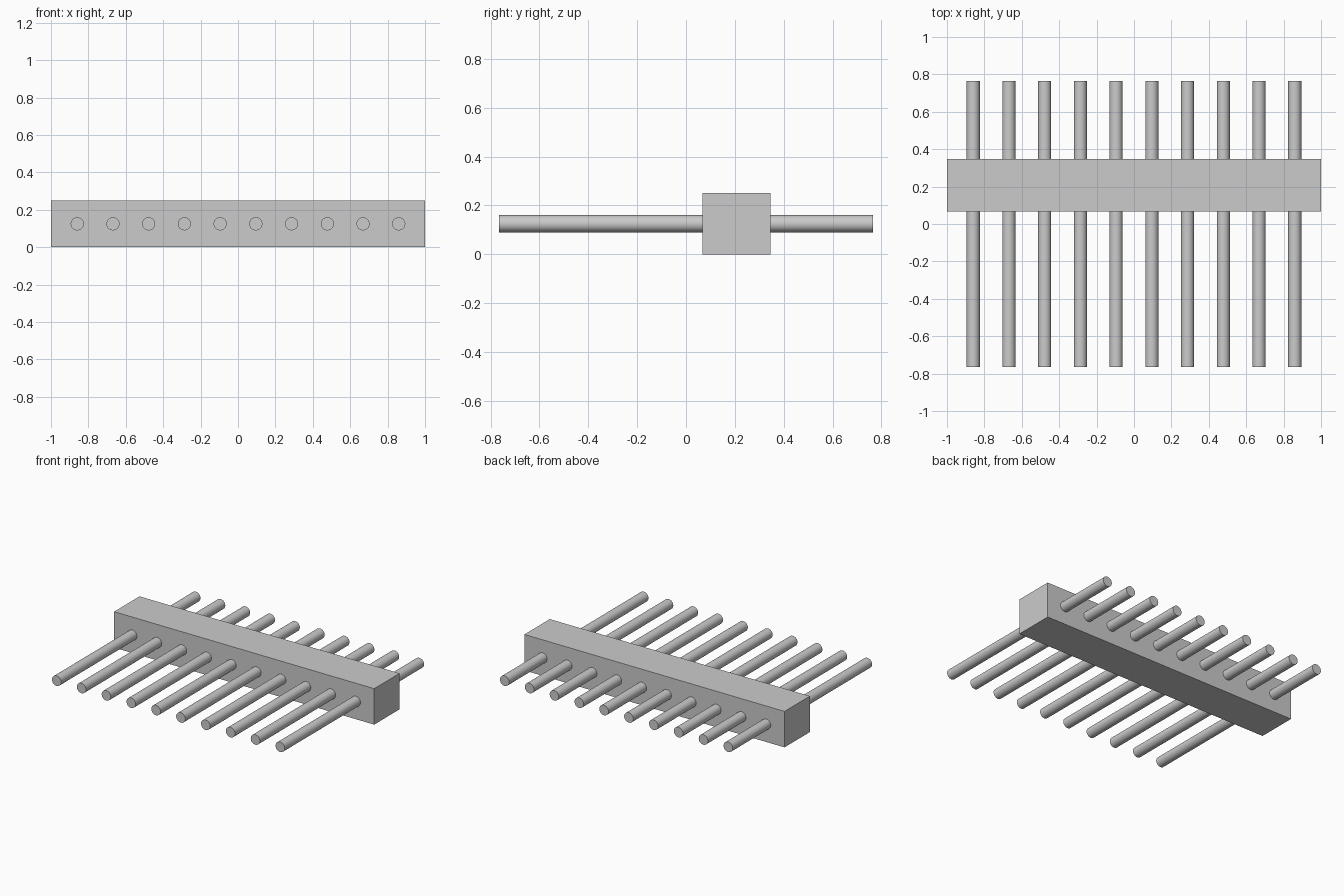
import bpy
import math

if "Cube" in bpy.data.objects:
    bpy.data.objects.remove(bpy.data.objects["Cube"])

grey = bpy.data.materials.new("light_grey")
grey.diffuse_color = (0.6, 0.6, 0.6, 1.0)
grey.use_nodes = True
grey.node_tree.nodes["Principled BSDF"].inputs["Base Color"].default_value = grey.diffuse_color

# Rectangular housing bar, offset towards the back
bpy.ops.mesh.primitive_cube_add(size=1, location=(0, 0.207, 0.125))
bar = bpy.context.object
bar.name = "housing_bar"
bar.scale = (2.0, 0.279, 0.25)
bpy.ops.object.transform_apply(location=False, rotation=False, scale=True)
bar.data.materials.append(grey)

# Row of ten round pins running through the bar
PINS, PITCH = 10, 0.191
for i in range(PINS):
    x = (i - (PINS - 1) / 2) * PITCH
    bpy.ops.mesh.primitive_cylinder_add(vertices=48, radius=0.035, depth=1.53,
                                        location=(x, 0, 0.125),
                                        rotation=(math.pi / 2, 0, 0))
    pin = bpy.context.object
    pin.name = f"pin_{i + 1}"
    bpy.ops.object.shade_smooth_by_angle(angle=math.radians(30))
    pin.data.materials.append(grey)
